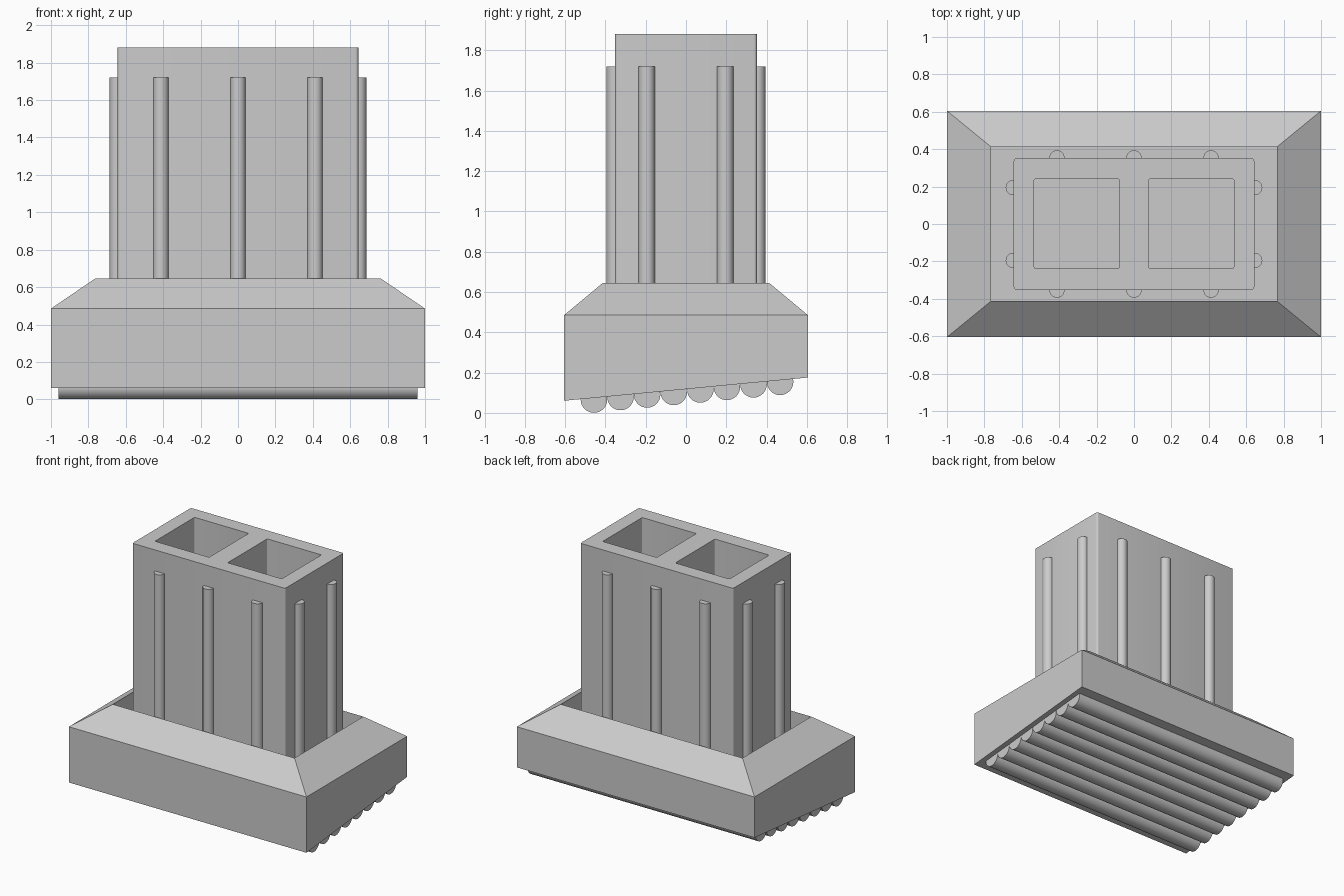
import bpy, bmesh, math

if "Cube" in bpy.data.objects:
    bpy.data.objects.remove(bpy.data.objects["Cube"])

grey = bpy.data.materials.new("light_grey_plastic")
grey.diffuse_color = (0.6, 0.6, 0.6, 1)
grey.use_nodes = True
grey.node_tree.nodes["Principled BSDF"].inputs["Base Color"].default_value = grey.diffuse_color

FLOOR = 0.33      # floor of the recess and of the sockets


def under(y):
    """Height of the sloping underside."""
    return 0.118 + 0.095 * y


def loft(name, rings, smooth=True):
    """Closed solid through rings of equal length, capped at both ends."""
    bm = bmesh.new()
    rows = [[bm.verts.new(p) for p in ring] for ring in rings]
    n = len(rows[0])
    for a, b in zip(rows, rows[1:]):
        for i in range(n):
            j = (i + 1) % n
            bm.faces.new((a[i], a[j], b[j], b[i]))
    bm.faces.new(rows[0][::-1])
    bm.faces.new(rows[-1])
    bmesh.ops.recalc_face_normals(bm, faces=bm.faces)
    mesh = bpy.data.meshes.new(name)
    bm.to_mesh(mesh)
    bm.free()
    mesh.materials.append(grey)
    ob = bpy.data.objects.new(name, mesh)
    bpy.context.collection.objects.link(ob)
    if smooth:
        bpy.ops.object.select_all(action='DESELECT')
        bpy.context.view_layer.objects.active = ob
        ob.select_set(True)
        bpy.ops.object.shade_smooth_by_angle(angle=math.radians(35))
    return ob


def rect(hx, hy, z):
    return [(x, y, z(y) if callable(z) else z)
            for x, y in ((-hx, -hy), (hx, -hy), (hx, hy), (-hx, hy))]


def rounded(cx, cy, hx, hy, r, z, steps=4):
    pts = []
    for k, (sx, sy) in enumerate(((1, 1), (-1, 1), (-1, -1), (1, -1))):
        for s in range(steps + 1):
            a = math.pi / 2 * (k + s / steps)
            pts.append((cx + sx * (hx - r) + r * math.cos(a),
                        cy + sy * (hy - r) + r * math.sin(a), z))
    return pts


def circle(r, n=32):
    return [(r * math.cos(2 * math.pi * i / n), r * math.sin(2 * math.pi * i / n))
            for i in range(n)]


# Base: sloping underside, chamfered shoulders, recess around the stem
loft("base", [rect(1, 0.605, under), rect(1, 0.605, 0.485),
              rect(0.765, 0.413, 0.645), rect(0.765, 0.413, FLOOR)], smooth=False)

# Stem: rounded block with two rectangular sockets
stem = loft("stem", [rounded(0, 0, 0.643, 0.352, 0.015, z) for z in (FLOOR - 0.03, 1.88)])
for side in (-1, 1):
    cutter = loft("socket_cutter", [rounded(side * 0.306, 0.002, 0.228, 0.238, 0.008, z)
                                    for z in (FLOOR, 2.0)])
    cut = stem.modifiers.new("socket", 'BOOLEAN')
    cut.operation = 'DIFFERENCE'
    cut.solver = 'EXACT'
    cut.object = cutter
    bpy.ops.object.select_all(action='DESELECT')
    bpy.context.view_layer.objects.active = stem
    stem.select_set(True)
    # keep the cut ahead of the smoothing
    bpy.ops.object.modifier_move_to_index(modifier=cut.name, index=0)
    bpy.ops.object.modifier_apply(modifier=cut.name)
    bpy.data.objects.remove(cutter)
bpy.ops.object.shade_smooth_by_angle(angle=math.radians(35))

# Grip ribs up the four sides of the stem
spots = [(x, s * 0.353) for x in (-0.412, 0, 0.412) for s in (-1, 1)]
spots += [(s * 0.645, y) for y in (-0.195, 0.195) for s in (-1, 1)]
for cx, cy in spots:
    loft("grip_rib", [[(cx + x, cy + y, z) for x, y in circle(0.041, 24)]
                      for z in (FLOOR - 0.03, 1.72)])

# Tread ridges across the underside
for i in range(8):
    cy = -0.457 + 0.132 * i
    cz = under(cy) - 0.008
    loft("tread_ridge", [[(x, cy + u, cz + v) for u, v in circle(0.066)]
                         for x in (-0.96, 0.96)])
